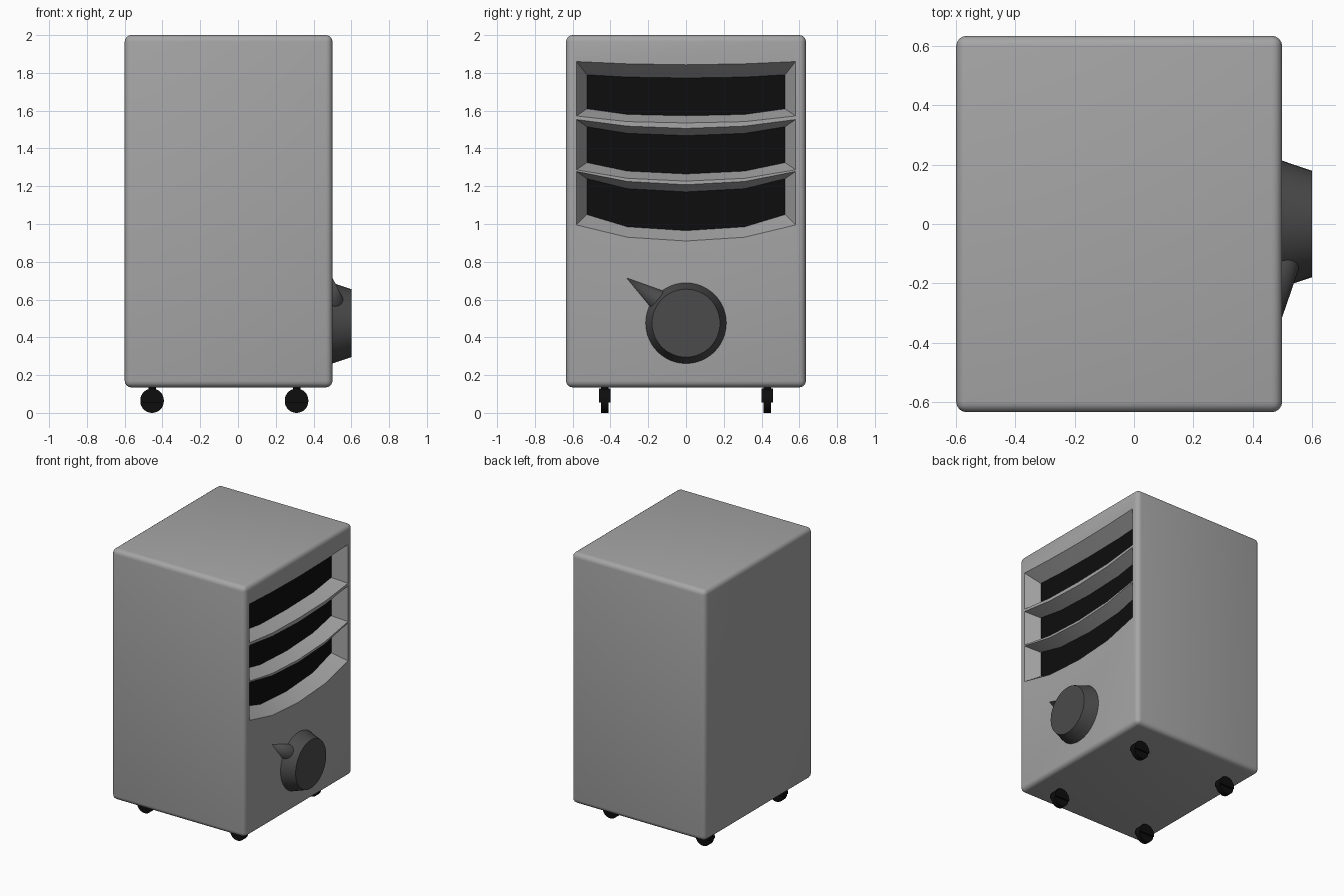
import bpy, bmesh, math
from mathutils import Vector, Matrix

if "Cube" in bpy.data.objects:
    bpy.data.objects.remove(bpy.data.objects["Cube"])

def material(name, value):
    m = bpy.data.materials.new(name)
    m.diffuse_color = (value, value, value, 1)
    m.use_nodes = True
    m.node_tree.nodes["Principled BSDF"].inputs["Base Color"].default_value = m.diffuse_color
    return m

GREY = material("light grey", 0.38)
DARK = material("dark grey", 0.07)
BLACK = material("black", 0.004)

def make(name, bm, *mats, angle=40):
    bmesh.ops.recalc_face_normals(bm, faces=bm.faces)
    me = bpy.data.meshes.new(name)
    bm.to_mesh(me)
    bm.free()
    ob = bpy.data.objects.new(name, me)
    bpy.context.collection.objects.link(ob)
    for m in mats:
        me.materials.append(m)
    smooth(ob, angle)
    return ob

def smooth(ob, angle=40):
    bpy.ops.object.select_all(action='DESELECT')
    ob.select_set(True)
    bpy.context.view_layer.objects.active = ob
    bpy.ops.object.shade_smooth_by_angle(angle=math.radians(angle))

def cone(a, b, r1, r2, seg=32):
    """Tapered cylinder from point a to point b."""
    a, b = Vector(a), Vector(b)
    d = b - a
    mat = Matrix.Translation((a + b) / 2) @ d.to_track_quat('Z', 'Y').to_matrix().to_4x4()
    bm = bmesh.new()
    bmesh.ops.create_cone(bm, cap_ends=True, segments=seg, radius1=r1,
                          radius2=r2, depth=d.length, matrix=mat)
    bmesh.ops.remove_doubles(bm, verts=bm.verts, dist=1e-5)
    return bm

# Rounded cabinet
bm = bmesh.new()
bmesh.ops.create_cube(bm, size=1)
bmesh.ops.scale(bm, vec=(1.1, 1.27, 1.865), verts=bm.verts)
bmesh.ops.translate(bm, vec=(-0.05, 0, 1.0675), verts=bm.verts)
bmesh.ops.bevel(bm, geom=bm.edges[:], offset=0.035, segments=4, profile=0.5, affect='EDGES')
body = make("cabinet", bm, GREY, BLACK)

# Sagging air slots: heights at (end, quarter, middle)
def outline(top, bottom, half):
    ys = [-half, -0.31, 0, 0.31, half]
    idx = [0, 1, 2, 1, 0]
    return ([(y, top[i]) for y, i in zip(ys, idx)] +
            [(y, bottom[i]) for y, i in zip(ys[::-1], idx)])

inner = [((1.79, 1.778, 1.773), (1.61, 1.58, 1.573)),
         ((1.515, 1.48, 1.468), (1.325, 1.28, 1.265)),
         ((1.24, 1.187, 1.17), (1.05, 0.985, 0.965))]
cutters = []
for n, (top, bot) in enumerate(inner):
    up = 0.07 if n == 0 else 0.038
    down = 0.055 if n == 2 else 0.038
    o = outline([z + up for z in top], [z - down for z in bot], 0.58)
    i = outline(top, bot, 0.525)
    bm = bmesh.new()
    rings = [[bm.verts.new((x, y, z)) for y, z in pts]
             for x, pts in ((0.40, i), (0.50, o), (0.55, o))]
    for r, s in zip(rings, rings[1:]):
        for k in range(10):
            bm.faces.new((r[k], r[(k + 1) % 10], s[(k + 1) % 10], s[k]))
    bm.faces.new(rings[0])
    bm.faces.new(rings[-1])
    c = make("slot_cutter", bm, GREY)
    c.hide_render = True
    cutters.append(c)
    mod = body.modifiers.new("slot", 'BOOLEAN')
    mod.operation, mod.solver, mod.object = 'DIFFERENCE', 'EXACT', c

# Apply the cuts and blacken the slot backs
dg = bpy.context.evaluated_depsgraph_get()
body_mesh = bpy.data.meshes.new_from_object(body.evaluated_get(dg))
body.modifiers.clear()
body.data = body_mesh
for c in cutters:
    bpy.data.objects.remove(c)
body_mesh.materials.clear()
body_mesh.materials.append(GREY)
body_mesh.materials.append(BLACK)
for p in body_mesh.polygons:
    p.material_index = int(p.normal.x > 0.9 and 0.38 < p.center.x < 0.43)
smooth(body)

# Control knob and its pointer
make("knob", cone((0.49, 0, 0.475), (0.6, 0, 0.475), 0.217, 0.18, 48), DARK, angle=30)
make("knob_pointer", cone((0.5, -0.12, 0.578), (0.5, -0.315, 0.715), 0.066, 0.0), DARK)

# Casters: narrow wheel under a wider half hood
for x in (-0.455, 0.31):
    for y in (-0.43, 0.43):
        make("caster_wheel", cone((x, y - 0.019, 0.0625), (x, y + 0.019, 0.0625),
                                  0.0625, 0.0625), BLACK)
        bm = cone((x, y - 0.03, 0.066), (x, y + 0.03, 0.066), 0.0625, 0.0625)
        cut = bmesh.ops.bisect_plane(bm, geom=bm.verts[:] + bm.edges[:] + bm.faces[:],
                                     plane_co=(x, y, 0.056), plane_no=(0, 0, -1),
                                     clear_outer=True)
        bmesh.ops.holes_fill(bm, edges=[e for e in cut['geom_cut']
                                        if isinstance(e, bmesh.types.BMEdge)])
        make("caster_hood", bm, BLACK)
        make("caster_stem", cone((x, y, 0.11), (x, y, 0.14), 0.02, 0.02, 12), BLACK)
